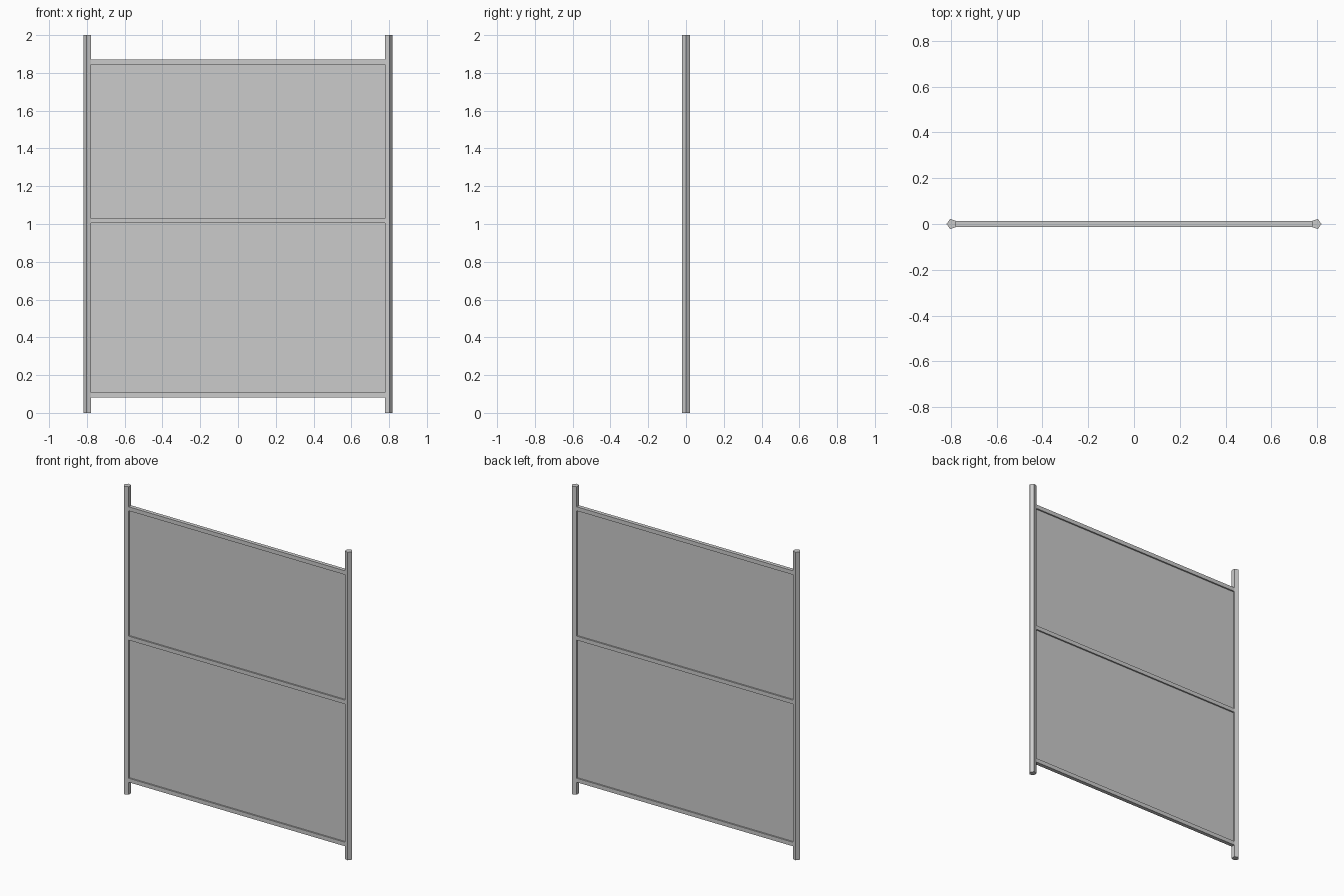
import bpy
import math

if "Cube" in bpy.data.objects:
    bpy.data.objects.remove(bpy.data.objects["Cube"])

POST_X = 0.796
POST_R = 0.023


def post(name, x, point_angle):
    # Five-sided upright with its ridge facing outwards
    bpy.ops.mesh.primitive_cylinder_add(vertices=5, radius=POST_R, depth=2.0)
    ob = bpy.context.object
    ob.name = name
    for v in ob.data.vertices:
        a = point_angle + math.tau * (v.index // 2) / 5
        v.co = (x + POST_R * math.cos(a), POST_R * math.sin(a), v.co.z + 1.0)
    # keep face winding outward after the re-layout
    ob.data.update()
    bpy.ops.object.mode_set(mode='EDIT')
    bpy.ops.mesh.select_all(action='SELECT')
    bpy.ops.mesh.normals_make_consistent(inside=False)
    bpy.ops.object.mode_set(mode='OBJECT')
    ob.location = (0, 0, 0)


def box(name, size, z):
    bpy.ops.mesh.primitive_cube_add(size=1, location=(0, 0, z))
    ob = bpy.context.object
    ob.name = name
    ob.scale = size
    bpy.ops.object.transform_apply(location=False, rotation=False, scale=True)


# Uprights
post("left_post", -POST_X, math.pi)
post("right_post", POST_X, 0.0)

# Horizontal rails, ending inside the posts
for name, z in (("bottom_rail", 0.094), ("middle_rail", 1.017), ("top_rail", 1.857)):
    box(name, (2 * POST_X, 0.025, 0.026), z)

# Thin infill panels between the rails
box("lower_panel", (2 * POST_X, 0.006, 0.91), 0.5555)
box("upper_panel", (2 * POST_X, 0.006, 0.83), 1.437)
